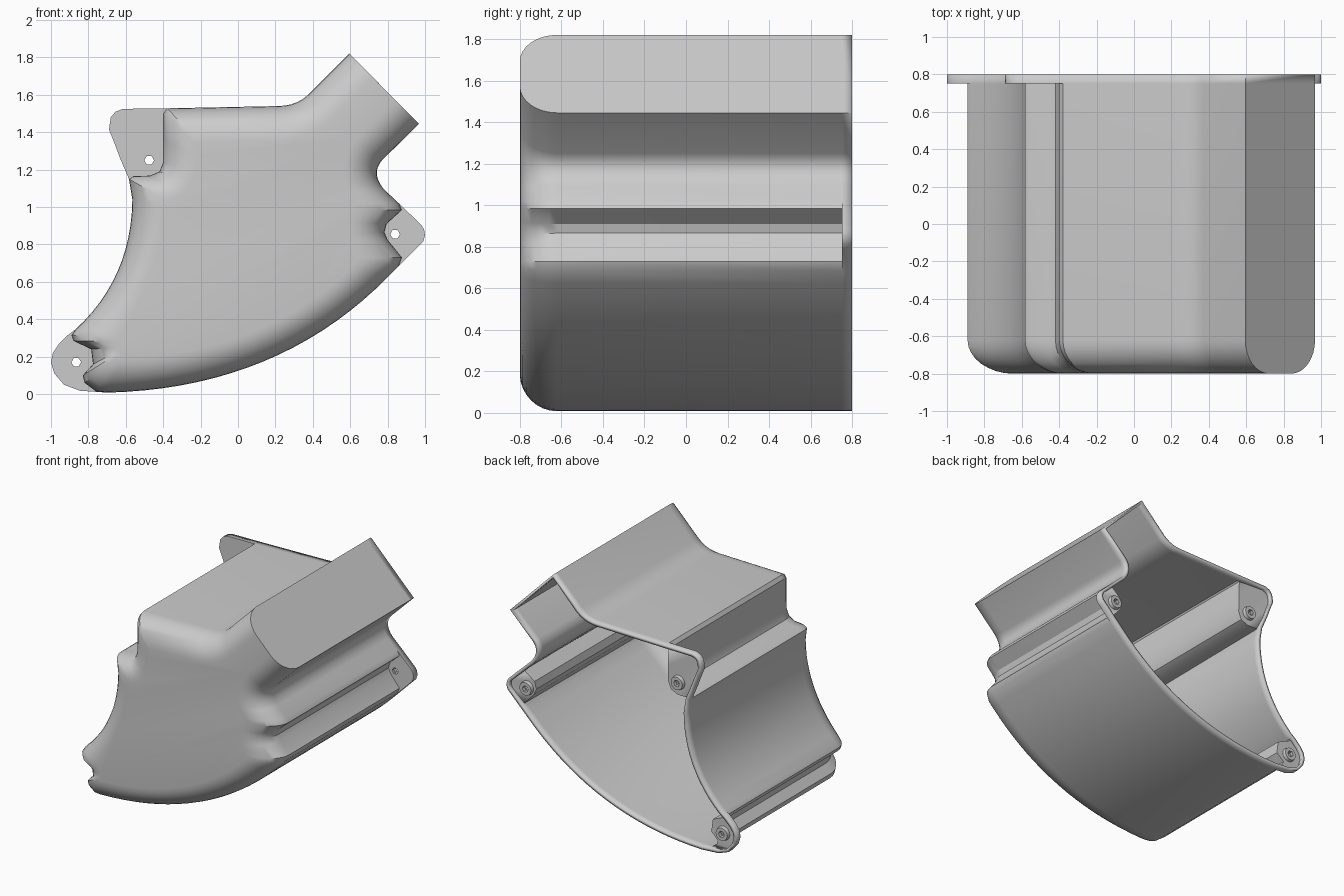
import bpy, bmesh
from math import sin, cos, pi, radians

if "Cube" in bpy.data.objects:
    bpy.data.objects.remove(bpy.data.objects["Cube"])

FRONT, FILLET, PLATE, BACK = -0.8, 0.18, 0.75, 0.8
WALL = 0.025


def bez(a, b, c, n):
    """Quadratic curve through (outer x, z, front-face x, z) rows."""
    rows = []
    for i in range(n + 1):
        t = i / n
        rows.append(tuple((1 - t) ** 2 * p + 2 * t * (1 - t) * q + t * t * r
                          for p, q, r in zip(a, b, c)))
    return rows


# Rows: body x, z, front face x, z, and (at screw tabs) flange x, z
duct_mouth = [(.595, 1.82, .722, 1.693), (.968, 1.445, .841, 1.572)]
right_neck = bez((.77, 1.25, .635, 1.372), (.71, 1.18, .52, 1.22), (.78, 1.095, .58, 1.08), 8)
right_tab = [
    (.86, 1.02, .63, 1.02), (.877, .985, .63, .985, .98, .905),
    (.795, .91, .60, .92, .995, .88), (.783, .865, .59, .86, 1.0, .85),
    (.80, .825, .60, .80, .99, .815), (.877, .73, .63, .73, .965, .79),
    (.86, .685, .63, .70)]
belly = bez((.80, .625, .61, .675), (.215, .03, .13, .22), (-.70, .008, -.62, .19), 18)
lower_tab = [
    (-.76, .015, -.64, .185, -.845, .018), (-.82, .06, -.65, .20, -.93, .05),
    (-.83, .10, -.655, .21, -.982, .11), (-.775, .16, -.64, .23, -1.0, .17),
    (-.785, .24, -.64, .25, -.99, .22), (-.88, .285, -.65, .28, -.96, .265),
    (-.89, .315, -.64, .31, -.91, .315)]
left_side = bez((-.87, .345, -.62, .34), (-.57, .62, -.40, .72), (-.565, 1.04, -.39, 1.0), 12)
upper_tab = [
    (-.583, 1.15, -.37, 1.03), (-.56, 1.165, -.34, 1.05, -.63, 1.26),
    (-.47, 1.168, -.30, 1.07, -.66, 1.34), (-.42, 1.19, -.26, 1.11, -.69, 1.415),
    (-.40, 1.24, -.222, 1.19, -.68, 1.48), (-.40, 1.36, -.215, 1.28, -.655, 1.51),
    (-.40, 1.50, -.213, 1.33, -.615, 1.525), (-.38, 1.528, -.205, 1.35)]
top_side = bez((.21, 1.54, .20, 1.355), (.31, 1.54, .40, 1.37), (.375, 1.60, .502, 1.473), 5)

profile = (duct_mouth + right_neck + right_tab + belly + lower_tab
           + left_side + upper_tab + top_side)


def loft(name, rings, cap_first=False, closed=False):
    """Skin a list of equal-length point rings into one mesh object."""
    bm = bmesh.new()
    vs = [[bm.verts.new(p) for p in ring] for ring in rings]
    pairs = list(zip(vs, vs[1:])) + ([(vs[-1], vs[0])] if closed else [])
    n = len(rings[0])
    for a, b in pairs:
        for i in range(n):
            j = (i + 1) % n
            bm.faces.new((a[i], a[j], b[j], b[i]))
    cap = bm.faces.new(vs[0][::-1]) if cap_first else None
    bmesh.ops.remove_doubles(bm, verts=bm.verts[:], dist=1e-4)
    bmesh.ops.recalc_face_normals(bm, faces=bm.faces[:])
    if cap_first:
        front = min(bm.faces, key=lambda f: f.calc_center_median().y)
        if front.normal.y > 0:
            bmesh.ops.reverse_faces(bm, faces=bm.faces[:])
    me = bpy.data.meshes.new(name)
    bm.to_mesh(me)
    bm.free()
    ob = bpy.data.objects.new(name, me)
    bpy.context.collection.objects.link(ob)
    return ob


def circle(x, y, z, r, n=24):
    return [(x + r * cos(2 * pi * i / n), y, z + r * sin(2 * pi * i / n)) for i in range(n)]


# Housing shell: rounded front, straight sides, stepped out into the tabs
rings = []
for k in range(9):
    a = (pi / 2) * (1 - k / 8)
    s = 1 - cos(a)
    y = FRONT + FILLET * (1 - sin(a))
    rings.append([(r[0] + (r[2] - r[0]) * s, y, r[1] + (r[3] - r[1]) * s) for r in profile])
flange = [(r[4], r[5]) if len(r) > 4 else (r[0], r[1]) for r in profile]
rings.append([(r[0], PLATE, r[1]) for r in profile])
rings.append([(x, PLATE, z) for x, z in flange])
rings.append([(x, BACK, z) for x, z in flange])
housing = loft("housing_shell", rings, cap_first=True)
solid = housing.modifiers.new("wall", 'SOLIDIFY')
solid.thickness, solid.offset = WALL, -1

# Screw holes and the bosses with hexagonal sockets behind them
for label, x, z in (("upper", -.475, 1.25), ("right", .84, .855), ("lower", -.865, .17)):
    cutter = loft(label + "_hole_cutter", [circle(x, .70, z, .026, 6), circle(x, .85, z, .026, 6)])
    bm = bmesh.new()
    bm.from_mesh(cutter.data)
    bmesh.ops.holes_fill(bm, edges=bm.edges[:])
    bmesh.ops.recalc_face_normals(bm, faces=bm.faces[:])
    bm.to_mesh(cutter.data)
    bm.free()
    cutter.hide_render = True
    cutter.hide_set(True)
    cut = housing.modifiers.new(label + "_hole", 'BOOLEAN')
    cut.object, cut.operation, cut.solver = cutter, 'DIFFERENCE', 'EXACT'
    y0, y1 = PLATE + WALL - .005, BACK - .004
    hexa = lambda y: [p for p in circle(x, y, z, .026, 6) for _ in range(1)]
    # hexagon resampled to 24 points so that it matches the round outside
    def socket(y):
        h = hexa(y)
        return [tuple(p + (q - p) * t / 4 for p, q in zip(h[i], h[(i + 1) % 6]))
                for i in range(6) for t in range(4)]
    boss = loft(label + "_screw_boss",
                [circle(x, y0, z, .055), circle(x, y1, z, .05), socket(y1), socket(y0)],
                closed=True)

# Smooth shading with sharp edges kept
for ob in bpy.context.collection.objects:
    ob.select_set(not ob.hide_render)
bpy.context.view_layer.objects.active = housing
bpy.ops.object.shade_smooth_by_angle(angle=radians(32))
